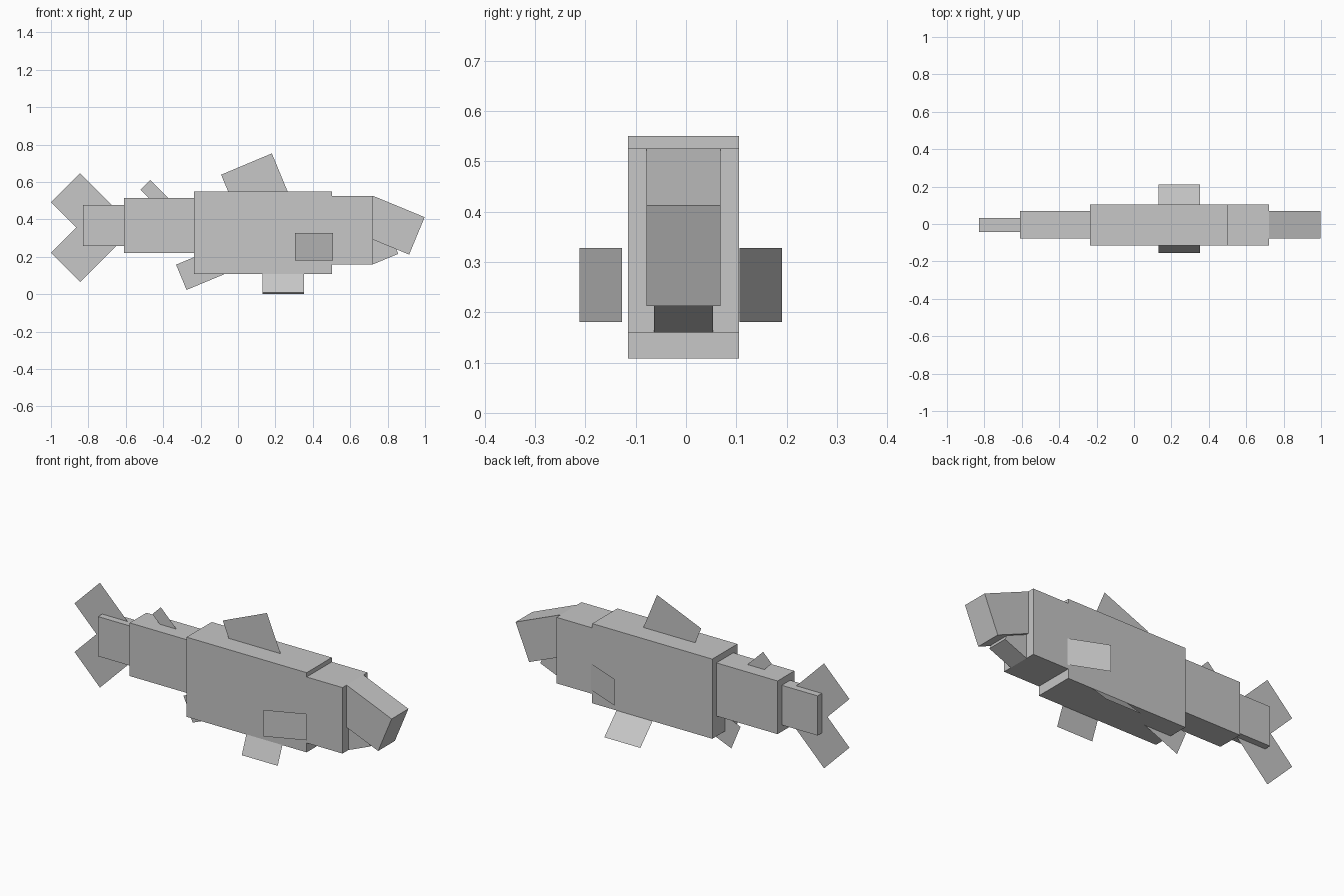
import bpy
from mathutils import Vector

if "Cube" in bpy.data.objects:
    bpy.data.objects.remove(bpy.data.objects["Cube"])

YC = -0.005  # centre plane of the fish

grey = bpy.data.materials.new("light_grey")
grey.diffuse_color = (0.57, 0.57, 0.57, 1.0)
grey.use_nodes = True
grey.node_tree.nodes["Principled BSDF"].inputs["Base Color"].default_value = grey.diffuse_color


def make(name, verts, faces):
    mesh = bpy.data.meshes.new(name)
    mesh.from_pydata([tuple(v) for v in verts], [], faces)
    mesh.materials.append(grey)
    obj = bpy.data.objects.new(name, mesh)
    bpy.context.collection.objects.link(obj)
    return obj


def rect(corner, along, down):
    """Four corners of a rectangle from one corner and two edge vectors."""
    c, a, d = Vector(corner), Vector(along), Vector(down)
    return [c, c + a, c + a + d, c + d]


def slab(name, corner, along, down, width):
    """Box whose side outline is a rectangle in x-z, centred across y."""
    side = rect(corner, along, down)
    h = width / 2
    verts = [(p.x, YC - h, p.y) for p in side] + [(p.x, YC + h, p.y) for p in side]
    faces = [(3, 2, 1, 0), (4, 5, 6, 7)]
    faces += [(i, (i + 1) % 4, (i + 1) % 4 + 4, i + 4) for i in range(4)]
    return make(name, verts, faces)


def block(name, x0, x1, z0, z1, width):
    return slab(name, (x0, z1), (x1 - x0, 0), (0, z0 - z1), width)


def flat_fin(name, corner, along, down):
    """Thin upright fin in the centre plane."""
    return make(name, [(p.x, YC, p.y) for p in rect(corner, along, down)], [(3, 2, 1, 0)])


# Body blocks from head to tail
block("body", -0.235, 0.502, 0.108, 0.55, 0.22)
block("head", 0.502, 0.722, 0.16, 0.526, 0.22)
block("rear_body", -0.61, -0.235, 0.22, 0.515, 0.147)
block("tail_base", -0.83, -0.61, 0.257, 0.477, 0.073)

# Sloping snout and lower jaw
slab("snout", (0.722, 0.526), (0.276, -0.114), (-0.083, -0.2), 0.147)
slab("jaw", (0.666, 0.273), (0.135, 0.056), (0.056, -0.113), 0.118)

# Fins on the centre line
flat_fin("dorsal_fin", (-0.09, 0.639), (0.271, 0.114), (0.084, -0.203))
flat_fin("rear_dorsal_fin", (-0.522, 0.559), (0.052, 0.052), (0.104, -0.104))
flat_fin("anal_fin", (-0.331, 0.158), (0.204, 0.085), (0.056, -0.135))
for name, s in (("upper_tail_fin", 1), ("lower_tail_fin", -1)):
    flat_fin(name, (-1.0, 0.356 + s * 0.135), (0.156, s * 0.156), (0.205, -s * 0.205))

# Side fins flare out towards the back
for name, y_in, y_out in (("right_side_fin", -0.127, -0.212), ("left_side_fin", 0.106, 0.191)):
    make(name, [(0.508, y_in, 0.181), (0.305, y_out, 0.181),
                (0.305, y_out, 0.328), (0.508, y_in, 0.328)], [(0, 1, 2, 3)])

# Belly fins slant outward and down
for name, top, low in (("right_belly_fin", (-0.1, 0.145), (-0.156, 0.009)),
                       ("left_belly_fin", (0.105, 0.108), (0.212, 0.0))):
    make(name, [(0.132, *top), (0.353, *top), (0.353, *low), (0.132, *low)], [(0, 1, 2, 3)])
